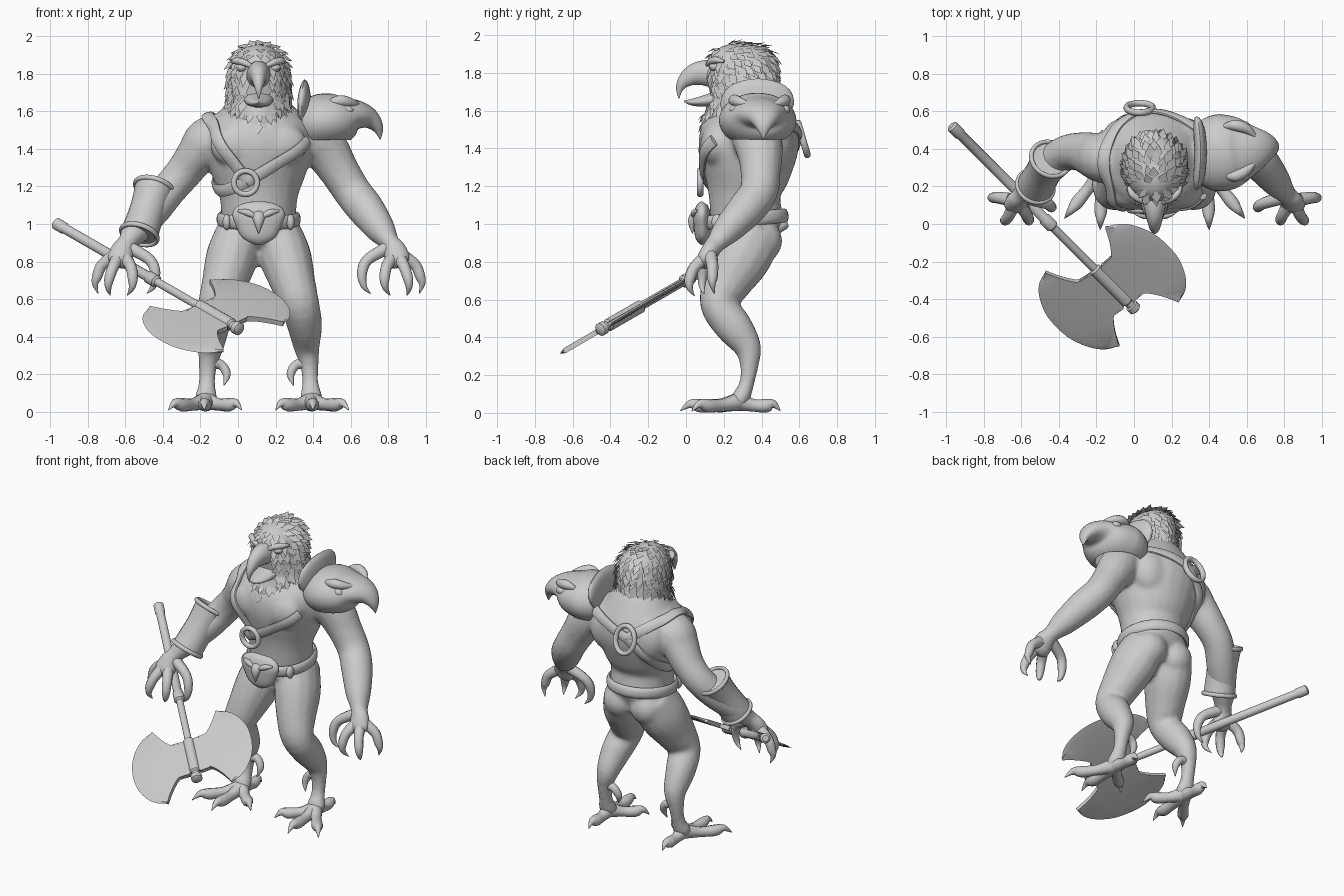
import bpy, bmesh, math, random
from mathutils import Vector, Matrix
from mathutils.bvhtree import BVHTree

random.seed(4)
cube = bpy.data.objects.get("Cube")
if cube:
    bpy.data.objects.remove(cube)

GREY = (.6, .6, .6, 1)
MID = .11                                   # x of the body's plane of symmetry
X, Y, Z = Vector((1, 0, 0)), Vector((0, 1, 0)), Vector((0, 0, 1))

mat = bpy.data.materials.new("plain_grey")
mat.use_nodes = True
mat.diffuse_color = GREY
bsdf = next(n for n in mat.node_tree.nodes if n.type == 'BSDF_PRINCIPLED')
bsdf.inputs["Base Color"].default_value = GREY


def finish(bm, name, angle=60):
    bmesh.ops.recalc_face_normals(bm, faces=bm.faces)
    mesh = bpy.data.meshes.new(name)
    bm.to_mesh(mesh)
    bm.free()
    mesh.materials.append(mat)
    mesh.shade_smooth()
    mesh.set_sharp_from_angle(angle=math.radians(angle))
    ob = bpy.data.objects.new(name, mesh)
    bpy.context.scene.collection.objects.link(ob)
    return ob


def spline(pts, sub):
    """Catmull-Rom interpolation of tuples of any length."""
    out = []
    for i in range(len(pts) - 1):
        quad = pts[max(i - 1, 0)], pts[i], pts[i + 1], pts[min(i + 2, len(pts) - 1)]
        for k in range(sub):
            t = k / sub
            out.append([b + t / 2 * (c - a + t * (2*a - 5*b + 4*c - d + t * (3*b - 3*c + d - a)))
                        for a, b, c, d in zip(*quad)])
    return out + [list(pts[-1])]


def loft(bm, stations, ref=X, n=14, sub=4, refs=None, closed=False):
    """Skin elliptical sections (x, y, z, radius along ref, other radius)."""
    st = [tuple(s) + (s[3],) * (5 - len(s)) for s in stations]
    st = spline(st, sub) if sub > 1 else st
    rows, count = [], len(st)
    for i, s in enumerate(st):
        if closed:
            lo, hi = st[i - 1], st[(i + 1) % count]
        else:
            lo, hi = st[max(i - 1, 0)], st[min(i + 1, count - 1)]
        tan = (Vector(hi[:3]) - Vector(lo[:3])).normalized()
        r = refs[i] if refs else ref
        u = (r - tan * r.dot(tan)).normalized()
        v = tan.cross(u)
        a, b = max(s[3], .002), max(s[4], .002)
        rows.append([bm.verts.new(Vector(s[:3]) + u * a * math.cos(q) + v * b * math.sin(q))
                     for q in (math.tau * k / n for k in range(n))])
    for i in range(count if closed else count - 1):
        p, q = rows[i], rows[(i + 1) % count]
        for k in range(n):
            j = (k + 1) % n
            bm.faces.new((p[k], p[j], q[j], q[k]))
    if not closed:
        bm.faces.new(rows[0])
        bm.faces.new(rows[-1])


def mirrored(stations):
    return [(2 * MID - s[0],) + tuple(s[1:]) for s in stations]


def pair(bm, stations, ref=X, **kw):
    """Loft on the left side and its mirror image on the right."""
    loft(bm, stations, ref, **kw)
    loft(bm, mirrored(stations), ref, **kw)


def blob(bm, loc, size):
    m = Matrix.Translation(loc) @ Matrix.Diagonal((*size, 1))
    bmesh.ops.create_uvsphere(bm, u_segments=18, v_segments=12, radius=1, matrix=m)


def blob_pair(bm, loc, size):
    for side in (-1, 1):
        blob(bm, (MID + side * loc[0], loc[1], loc[2]), size)


def ring(bm, centre, u, v, depth, width, n=32):
    c, u, v = Vector(centre), Vector(u), Vector(v)
    st = [(*(c + u * math.cos(q) + v * math.sin(q)), depth, width)
          for q in (math.tau * k / n for k in range(n))]
    loft(bm, st, u.cross(v).normalized(), n=10, sub=1, closed=True)


# Muscular body: overlapping lofts fused into one skin
bm = bmesh.new()
loft(bm, [(MID, .38, .86, .13, .08), (MID, .34, .96, .2, .18), (MID, .32, 1.05, .2, .19),
          (MID, .31, 1.15, .21, .19), (MID, .32, 1.26, .25, .23), (MID, .33, 1.4, .29, .265),
          (MID, .34, 1.52, .28, .25), (MID, .34, 1.61, .2, .18), (MID, .32, 1.7, .12, .12)], n=24)
hand = [(.76, .22, .97, .08), (.81, .16, .9, .055, .052), (.835, .13, .86, .05, .065),
        (.85, .1, .8, .05, .07), (.86, .09, .77, .025, .04)]
loft(bm, [(.3, .35, 1.5, .12), (.4, .37, 1.46, .13), (.47, .39, 1.39, .125), (.54, .395, 1.28, .108),
          (.61, .385, 1.17, .102), (.68, .32, 1.08, .1)] + hand, Y)
loft(bm, mirrored([(.28, .34, 1.48, .12), (.38, .35, 1.44, .135, .13), (.435, .365, 1.375, .125, .112),
                   (.505, .385, 1.28, .105, .1), (.59, .375, 1.18, .095), (.67, .31, 1.08, .095)] + hand), Y)
pair(bm, [(.21, .36, .97, .12, .16), (.25, .29, .83, .14, .165), (.295, .21, .68, .12, .13),
          (.33, .175, .57, .105, .1), (.355, .25, .46, .094, .1), (.365, .325, .35, .072, .075),
          (.38, .335, .25, .05), (.385, .32, .15, .045, .04), (.39, .29, .08, .06, .05),
          (.39, .26, .04, .05, .03)])
blob_pair(bm, (.11, .16, 1.42), (.15, .085, .12))    # chest
blob_pair(bm, (.1, .41, .91), (.11, .1, .11))        # seat muscles
blob_pair(bm, (.14, .46, 1.42), (.14, .11, .16))     # shoulder blades
body = finish(bm, "body")
remesh = body.modifiers.new("fuse", 'REMESH')
remesh.mode, remesh.voxel_size = 'VOXEL', .013
soften = body.modifiers.new("soften", 'SMOOTH')
soften.factor, soften.iterations = .5, 10
graph = bpy.context.evaluated_depsgraph_get()
fused = bpy.data.meshes.new_from_object(body.evaluated_get(graph))
body.modifiers.clear()
body.data = fused
if not fused.materials:
    fused.materials.append(mat)
fused.shade_smooth()

# Clawed fingers
bm = bmesh.new()
FINGER = (.036, .031, .028, .017, .002)
for path in ([(.79, .14, .87), (.69, .11, .81), (.66, .09, .74), (.67, .085, .67), (.705, .095, .63)],
             [(.82, .1, .82), (.79, .045, .77), (.78, .02, .71), (.785, .02, .66), (.81, .045, .62)],
             [(.86, .1, .82), (.885, .045, .77), (.905, .02, .71), (.91, .02, .66), (.9, .045, .62)],
             [(.88, .13, .83), (.945, .14, .78), (.97, .14, .72), (.98, .14, .68), (.965, .15, .63)]):
    pair(bm, [(*p, r) for p, r in zip(path, FINGER)], Y, n=10)
finish(bm, "fingers")

# Bird feet with talons and ankle spurs
bm = bmesh.new()
TOE = (.05, .033, .036, .022, .002)
for dx, dy in ((.01, -.31), (.2, -.25), (-.19, -.17), (0, .22)):
    pair(bm, [(.39 + dx * f, .28 + dy * f, z, r)
              for f, z, r in zip((0, .35, .65, .83, 1), (.06, .04, .038, .047, .01), TOE)], Z, n=10)
pair(bm, [(.37, .33, .26, .035), (.31, .34, .25, .026), (.28, .33, .2, .022), (.295, .31, .14, .002)], Y)
finish(bm, "feet")

# Head, with a throat that spreads down over the chest
bm = bmesh.new()
loft(bm, [(MID, .15, 1.42, .04, .08), (MID, .2, 1.48, .11, .14), (MID, .265, 1.56, .152, .17),
          (MID, .3, 1.66, .157, .17), (MID, .295, 1.8, .155, .182), (MID, .285, 1.88, .135, .165),
          (MID, .28, 1.935, .08, .11), (MID, .28, 1.955, .01)], n=24)
bmesh.ops.recalc_face_normals(bm, faces=bm.faces)
head_tree = BVHTree.FromBMesh(bm)
finish(bm, "head")

# Ragged feathers laid over the head, leaving the beak and eyes clear
bm = bmesh.new()
core = Vector((MID, .28, 1.7))
ROWS = 18
for row in range(ROWS):
    el = math.radians(-56 + 138 * row / (ROWS - 1))
    count = int(28 * math.cos(el)) + 3
    for k in range(count):
        q = math.tau * (k + row % 2 / 2 + random.uniform(-.2, .2)) / count
        ray = Vector((math.cos(q) * math.cos(el), math.sin(q) * math.cos(el), math.sin(el)))
        hit, normal = head_tree.ray_cast(core + ray, -ray)[:2]
        if not hit or (hit.y < .2 and abs(hit.x - MID) < .065 and 1.62 < hit.z < 1.88):
            continue
        flow = Vector((0, .6 if hit.y > .2 else 0, -.8))
        flow = (flow - normal * flow.dot(normal)).normalized()
        side = flow.cross(normal) * random.uniform(.018, .028)
        size = random.uniform(.06, .09)
        mid = hit + flow * size * .4 + normal * .012
        tip = hit + flow * size + normal * random.uniform(.01, .026)
        bm.faces.new([bm.verts.new(p) for p in (hit, mid + side, tip, mid - side)])
finish(bm, "head_feathers", 20)

# Hooked beak, brows and eyes
bm = bmesh.new()
loft(bm, [(MID, .18, 1.79, .07, .08), (MID, .09, 1.8, .058, .068), (MID, .03, 1.785, .044, .055),
          (MID, -.015, 1.75, .03, .035), (MID, -.035, 1.71, .016, .018), (MID, -.037, 1.665, .002)])
loft(bm, [(MID, .18, 1.665, .085, .045), (MID, .09, 1.65, .068, .03), (MID, .03, 1.645, .042, .018),
          (MID, -.01, 1.65, .004)])
finish(bm, "beak")
bm = bmesh.new()
pair(bm, [(.15, .115, 1.84, .012), (.19, .13, 1.86, .018), (.23, .16, 1.868, .018), (.25, .2, 1.86, .008)], Z)
finish(bm, "brows")
bm = bmesh.new()
blob_pair(bm, (.09, .152, 1.832), (.028, .03, .022))
finish(bm, "eyes")

# Bird-shaped shoulder guard: a shell open underneath, with a raised collar
bm = bmesh.new()
loft(bm, [(.34, .38, 1.55, .16, .12), (.4, .38, 1.545, .195, .14), (.47, .38, 1.55, .205, .145),
          (.55, .39, 1.56, .185, .13), (.63, .4, 1.58, .135, .082), (.7, .41, 1.56, .085, .056),
          (.745, .41, 1.51, .04, .03), (.757, .41, 1.45, .002)], Y, n=32)
bmesh.ops.recalc_face_normals(bm, faces=bm.faces)
bmesh.ops.bisect_plane(bm, geom=bm.verts[:] + bm.edges[:] + bm.faces[:], plane_co=(0, 0, 1.447),
                       plane_no=Z, clear_inner=True)
bmesh.ops.solidify(bm, geom=bm.faces[:], thickness=.014)
for s in (-1, 1):
    loft(bm, [(.48, .39 + s * .13, 1.645, .012), (.54, .39 + s * .135, 1.655, .03),
              (.6, .395 + s * .11, 1.645, .026), (.65, .4 + s * .06, 1.63, .008)], Z)
    blob(bm, (.58, .39 + s * .135, 1.605), (.035, .025, .025))
finish(bm, "shoulder_guard")
bm = bmesh.new()
loft(bm, [(.33, .19, 1.61, .01, .03), (.345, .25, 1.625, .03, .11), (.355, .38, 1.63, .035, .14),
          (.345, .51, 1.625, .03, .11), (.33, .56, 1.61, .01, .03)], n=16)
finish(bm, "shoulder_collar")

# Harness straps laid on the skin and evened out, joined by rings
skin = BVHTree.FromObject(body, bpy.context.evaluated_depsgraph_get())
FRONT, BACK = (.04, .08, 1.22), (.03, .6, 1.45)
bm = bmesh.new()
for path in ([FRONT, (-.08, .06, 1.38), (-.15, .13, 1.52), (-.17, .32, 1.61), (-.13, .5, 1.57), BACK],
             [FRONT, (.2, .07, 1.31), (.36, .15, 1.44)],
             [FRONT, (-.06, .12, 1.18), (-.14, .25, 1.17), (-.13, .42, 1.22), (-.07, .54, 1.33), BACK],
             [BACK, (.2, .58, 1.51), (.36, .5, 1.54)]):
    hits = [skin.find_nearest(Vector(p))[:2] for p in spline(path, 7)]
    for _ in range(4):
        hits = [hits[0]] + [tuple((a + b * 2 + c) / 4 for a, b, c in zip(*trio))
                            for trio in zip(hits, hits[1:], hits[2:])] + [hits[-1]]
    loft(bm, [(*(p + normal * .01), .014, .034) for p, normal in hits], n=10, sub=1,
         refs=[normal for p, normal in hits])
finish(bm, "harness_straps")
bm = bmesh.new()
ring(bm, (.04, .075, 1.22), X * .062, Z * .062, .018, .016)
ring(bm, (.03, .618, 1.45), X * .07, (0, -.025, .085), .018, .016)
finish(bm, "harness_rings")

# Belt with a shield buckle
bm = bmesh.new()
ring(bm, (MID, .315, 1.025), X * .208, (0, .212, .02), .037, .016, 48)
blob_pair(bm, (.17, .165, 1.01), (.022, .03, .042))
finish(bm, "belt")
bm = bmesh.new()
loft(bm, [(MID, .1, .895, .03, .02), (MID, .09, .93, .09, .04), (MID, .085, 1, .125, .045),
          (MID, .085, 1.05, .14, .045), (MID, .09, 1.09, .12, .035), (MID, .1, 1.11, .07, .02)], n=20)
loft(bm, [(MID, .08, 1.05, .045, .03), (MID, .045, 1.035, .035, .03), (MID, .032, 1, .022, .02),
          (MID, .035, .95, .002)])
pair(bm, [(.13, .04, 1.04, .01), (.17, .045, 1.06, .018), (.22, .06, 1.07, .006)], Z)
finish(bm, "buckle")

# Flared guard on the right forearm
bm = bmesh.new()
ends = (-.445, .345, 1.19), (-.525, .2, .945)
loft(bm, [(*ends[0], .11, .105), (-.48, .28, 1.08, .095), (*ends[1], .1)], Y, n=20)
axis = (Vector(ends[1]) - Vector(ends[0])).normalized()
across = axis.cross(Y).normalized()
for end, r in zip(ends, (.106, .1)):
    ring(bm, end, across * r, axis.cross(across) * r, .014, .012)
finish(bm, "forearm_guard")

# Double-bladed axe: d runs down the handle, w across the blades
d = Vector((.655, -.655, -.378)).normalized()
w = Vector((.808, .505, .303))
w = (w - d * w.dot(d)).normalized()
n = d.cross(w)
hub = Vector((-.115, -.333, .51))
bm = bmesh.new()
loft(bm, [(*(hub + d * s), r) for s, r in (
    (-1.31, .02), (-1.3, .032), (-1.24, .032), (-1.23, .027), (-.56, .027), (-.55, .034), (-.49, .034),
    (-.48, .022), (-.15, .022), (-.14, .034), (.12, .034), (.13, .024), (.15, .024),
    (.155, .035), (.185, .035), (.195, .02))], Z, n=20, sub=1)
finish(bm, "axe_handle", 35)
bm = bmesh.new()
inner = spline([(-.3, .21), (-.21, .165), (-.13, .1), (-.12, .02), (.12, .02), (.13, .1), (.21, .165), (.3, .21)], 3)
outer = spline([(-.3, .21), (-.27, .28), (-.2, .34), (-.08, .385), (.08, .385), (.2, .34), (.27, .28), (.3, .21)], 3)
for side in (-1, 1):
    for face in (-1, 1):
        rows = []
        for a, b in zip(inner, outer):
            bevel = [p + (q - p) * .85 for p, q in zip(a, b)]
            rows.append([bm.verts.new(hub + d * p[0] + w * side * p[1] + n * face * t)
                         for p, t in ((a, 0), (a, .014), (bevel, .009), (b, 0))])
        for p, q in zip(rows, rows[1:]):
            for k in range(3):
                bm.faces.new((p[k], p[k + 1], q[k + 1], q[k]))
bmesh.ops.remove_doubles(bm, verts=bm.verts, dist=.0005)
finish(bm, "axe_blades", 25)
